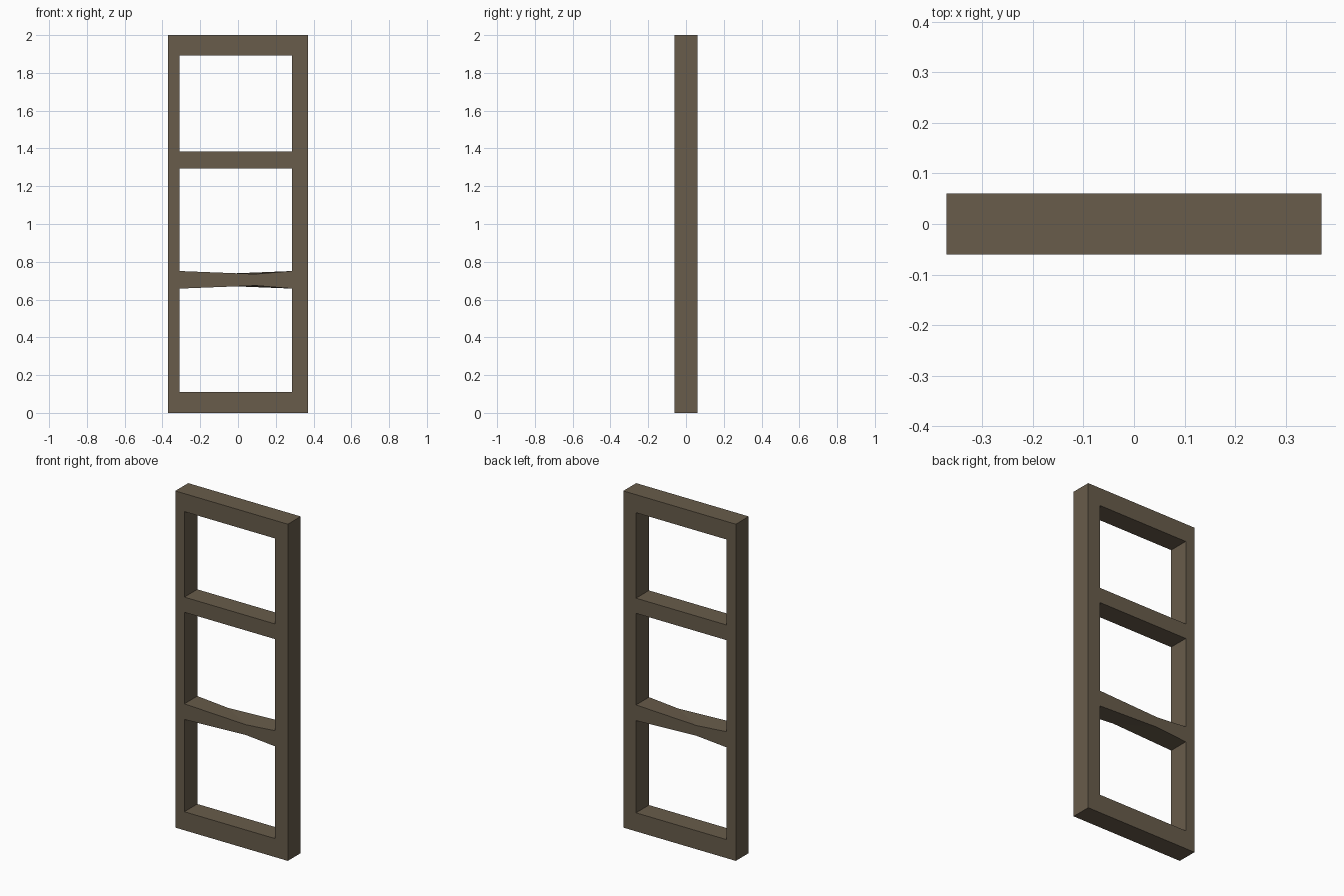
import bpy, bmesh

if "Cube" in bpy.data.objects:
    bpy.data.objects.remove(bpy.data.objects["Cube"])

X = [-0.37, -0.31, 0.0, 0.286, 0.37]                        # stile edges and rail centre
Z = [0.0, 0.11, 0.658, 0.751, 1.295, 1.385, 1.893, 2.0]     # rail edges
Y = 0.0605
DIP = 0.016                                                 # wear depth on the lower rail

wood = bpy.data.materials.new("weathered_brown_wood")
wood.diffuse_color = (0.138, 0.107, 0.070, 1)
wood.use_nodes = True
wood.node_tree.nodes["Principled BSDF"].inputs["Base Color"].default_value = wood.diffuse_color

bm = bmesh.new()

# front sheet: stiles in the outer columns, rails in every even row
verts = {}
def corner(i, k):
    if (i, k) not in verts:
        verts[(i, k)] = bm.verts.new((X[i], -Y, Z[k]))
    return verts[(i, k)]

for k in range(len(Z) - 1):
    for i in range(len(X) - 1):
        if i in (0, 3) or k % 2 == 0:
            bm.faces.new([corner(i, k), corner(i + 1, k), corner(i + 1, k + 1), corner(i, k + 1)])

# thickness
ext = bmesh.ops.extrude_face_region(bm, geom=bm.faces[:], use_keep_orig=True)
back = [g for g in ext["geom"] if isinstance(g, bmesh.types.BMVert)]
bmesh.ops.translate(bm, verts=back, vec=(0, 2 * Y, 0))

# lower rail: worn, pinched along a diagonal crease
for v in bm.verts:
    if abs(v.co.x) < 1e-4 and 0.6 < v.co.z < 0.8:
        v.co.z += DIP if v.co.z < 0.7 else -DIP
        v.co.x = 0.095 if v.co.y < 0 else -0.11

bmesh.ops.recalc_face_normals(bm, faces=bm.faces[:])
mesh = bpy.data.meshes.new("window_frame")
bm.to_mesh(mesh)
bm.free()
mesh.materials.append(wood)
frame = bpy.data.objects.new("window_frame", mesh)
bpy.context.collection.objects.link(frame)
